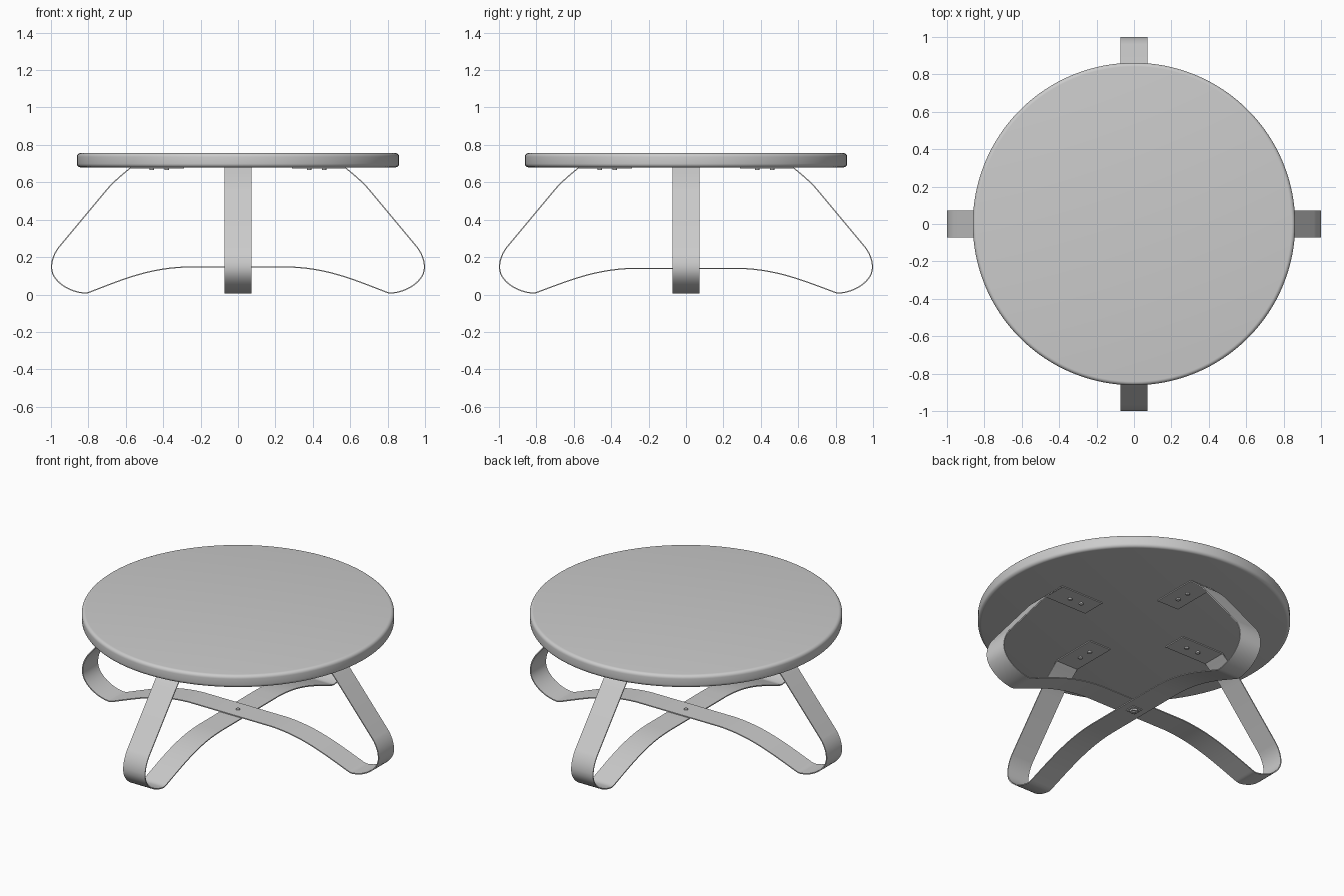
import bpy, bmesh, math
from mathutils import Vector
from mathutils.geometry import interpolate_bezier

if "Cube" in bpy.data.objects:
    bpy.data.objects.remove(bpy.data.objects["Cube"])


def material(name, c):
    m = bpy.data.materials.new(name)
    m.diffuse_color = (c, c, c, 1)
    m.use_nodes = True
    m.node_tree.nodes["Principled BSDF"].inputs["Base Color"].default_value = m.diffuse_color
    return m


grey = material("light grey", 0.6)


def finish(ob, angle=40):
    ob.data.materials.append(grey)
    bpy.ops.object.select_all(action='DESELECT')
    ob.select_set(True)
    bpy.context.view_layer.objects.active = ob
    bpy.ops.object.shade_smooth_by_angle(angle=math.radians(angle))
    return ob


def disc(name, r, z0, z1, x=0, y=0, sides=24, bevel=0, rot=0):
    bpy.ops.mesh.primitive_cylinder_add(vertices=sides, radius=r, depth=z1 - z0,
                                        location=(x, y, (z0 + z1) / 2), rotation=(0, 0, rot))
    ob = bpy.context.object
    ob.name = name
    if bevel:
        b = ob.modifiers.new("rounded_edge", 'BEVEL')
        b.width, b.segments, b.limit_method = bevel, 5, 'ANGLE'
        bpy.ops.object.modifier_apply(modifier=b.name)
    return finish(ob)


# Round table top
disc("table_top", 0.862, 0.68, 0.756, sides=128, bevel=0.02)

# Half outline of a bent strip: start, handle, handle, end (x, z)
SEGMENTS = [
    ((0.575, 0.677), (0.62, 0.64), (0.67, 0.60), (0.71, 0.55)),
    ((0.96, 0.25), (0.985, 0.215), (0.997, 0.18), (0.997, 0.145)),
    ((0.997, 0.145), (0.997, 0.075), (0.91, 0.016), (0.825, 0.008)),
    ((0.825, 0.008), (0.81, 0.007), (0.80, 0.010), (0.785, 0.016)),
    ((0.785, 0.016), (0.62, 0.078), (0.48, 0.137), (0.28, 0.1425)),
]


def leg_strip(name, lift, turn):
    half = [Vector((0.29, 0, 0.677))]
    for seg in SEGMENTS:
        pts = interpolate_bezier(*[Vector((x, 0, z)) for x, z in seg], 14)
        half += [p for p in pts if (p - half[-1]).length > 1e-4]
    # the middle part is raised a little where the strips cross
    for p in half:
        if p.z < 0.15 and p.x < 0.785:
            p.z += lift * (0.785 - p.x) / 0.505
    path = half + [Vector((-p.x, 0, p.z)) for p in reversed(half)]
    bm = bmesh.new()
    rows = [[bm.verts.new((p.x, s * 0.0735, p.z)) for s in (-1, 1)] for p in path]
    for a, b in zip(rows, rows[1:]):
        bm.faces.new((a[0], a[1], b[1], b[0]))
    bmesh.ops.recalc_face_normals(bm, faces=bm.faces)
    me = bpy.data.meshes.new(name)
    bm.to_mesh(me)
    bm.free()
    ob = bpy.data.objects.new(name, me)
    bpy.context.collection.objects.link(ob)
    ob.rotation_euler.z = turn
    finish(ob, 35)
    s = ob.modifiers.new("thickness", 'SOLIDIFY')
    s.thickness, s.offset = 0.006, 0
    bpy.ops.object.modifier_apply(modifier=s.name)
    bpy.ops.object.shade_smooth_by_angle(angle=math.radians(35))


leg_strip("side_leg_strip", 0.0045, 0)
leg_strip("front_back_leg_strip", -0.0025, math.pi / 2)

# Screws under the mounting tabs
for i in range(4):
    a = i * math.pi / 2
    for j, r in enumerate((0.38, 0.46)):
        disc(f"tab_screw_{i}_{j}", 0.012, 0.665, 0.676, r * math.cos(a), r * math.sin(a), bevel=0.003)

# Centre bolt with square washer and nut
disc("centre_bolt_head", 0.012, 0.147, 0.156, bevel=0.003)
disc("centre_washer", 0.045, 0.132, 0.138, sides=4, rot=math.pi / 4)
disc("centre_nut", 0.024, 0.122, 0.133, sides=6)
disc("centre_bolt_end", 0.012, 0.116, 0.123)
